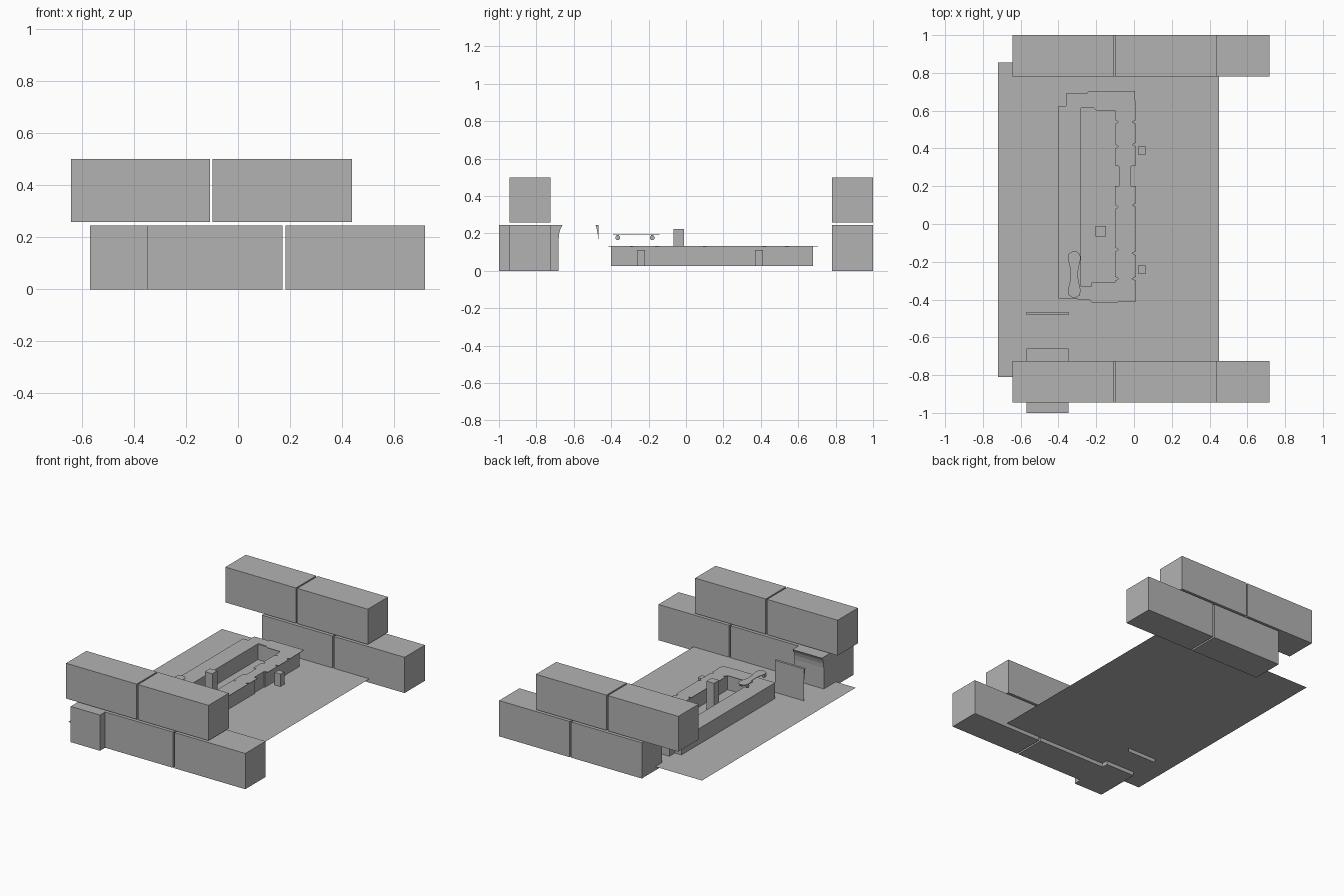
import bpy, bmesh, math
from mathutils import Matrix

if "Cube" in bpy.data.objects:
    bpy.data.objects.remove(bpy.data.objects["Cube"])

grey = bpy.data.materials.new("concrete grey")
grey.diffuse_color = (0.45, 0.45, 0.45, 1)
grey.use_nodes = True
grey.node_tree.nodes["Principled BSDF"].inputs["Base Color"].default_value = grey.diffuse_color
FLOOR = 0.026
TOP = 0.131


def finish(name, bm):
    bmesh.ops.recalc_face_normals(bm, faces=bm.faces)
    mesh = bpy.data.meshes.new(name)
    bm.to_mesh(mesh)
    bm.free()
    mesh.materials.append(grey)
    ob = bpy.data.objects.new(name, mesh)
    bpy.context.collection.objects.link(ob)
    return ob


def box(name, x0, x1, y0, y1, z0, z1):
    bm = bmesh.new()
    bmesh.ops.create_cube(bm, size=1)
    for v in bm.verts:
        v.co.x = x1 if v.co.x > 0 else x0
        v.co.y = y1 if v.co.y > 0 else y0
        v.co.z = z1 if v.co.z > 0 else z0
    return finish(name, bm)


def extrude(name, points, offset):
    """Solid from a closed outline pushed along an offset."""
    bm = bmesh.new()
    face = bm.faces.new([bm.verts.new(p) for p in points])
    new = bmesh.ops.extrude_face_region(bm, geom=[face], use_keep_orig=True)["geom"]
    bmesh.ops.translate(bm, verts=[g for g in new if isinstance(g, bmesh.types.BMVert)],
                        vec=offset)
    return finish(name, bm)


# Ground sheet
bm = bmesh.new()
bm.faces.new([bm.verts.new(p) for p in ((-0.72, -0.81, FLOOR), (0.45, -0.81, FLOOR),
                                        (0.45, 0.855, FLOOR), (-0.72, 0.855, FLOOR))])
finish("ground_sheet", bm)

# Staggered block walls at both ends
for side, y0 in (("front", -0.945), ("back", 0.78)):
    for level, z0, z1, starts in (("lower", 0, 0.245, (-0.365, 0.182)),
                                  ("upper", 0.258, 0.5, (-0.642, -0.097))):
        for i, x0 in enumerate(starts):
            box(f"{side}_{level}_block_{i + 1}", x0, x0 + 0.535, y0, y0 + 0.22, z0, z1)

# Flared cabinet and the lipped panel facing it
flare = [(-1.0, 0), (-0.681, 0), (-0.681, 0.17), (-0.678, 0.2),
         (-0.671, 0.225), (-0.66, 0.245), (-1.0, 0.245)]
extrude("flared_cabinet", [(-0.568, y, z) for y, z in flare], (0.222, 0, 0))
lip = [(-0.467, 0), (-0.467, 0.245), (-0.483, 0.245), (-0.476, 0.22),
       (-0.471, 0.19), (-0.469, 0.17), (-0.469, 0)]
extrude("lipped_panel", [(-0.568, y, z) for y, z in lip], (0.222, 0, 0))

# Counter worktop: ring-like outline split into two slabs
back_run = [(-0.28, 0.62), (-0.22, 0.62), (-0.20, 0.602), (-0.10, 0.602), (-0.10, 0.705),
            (-0.24, 0.705), (-0.25, 0.69), (-0.36, 0.69), (-0.36, 0.625), (-0.40, 0.625),
            (-0.40, -0.395), (-0.24, -0.395), (-0.225, -0.415), (-0.10, -0.415),
            (-0.10, -0.31), (-0.225, -0.31), (-0.225, -0.33), (-0.28, -0.33)]
extrude("worktop_rear", [(x, y, TOP) for x, y in back_run], (0, 0, 0.003))


def notched_edge(x, inward, ys):
    pts = []
    for y in ys:
        pts += [(x, y - 0.01), (x + inward * 0.02, y), (x, y + 0.01)]
    return pts


bar = [(-0.10, -0.415), (0.01, -0.41)]
bar += notched_edge(0.01, -1, (-0.29, -0.155, 0.10))
bar += [(0.01, 0.20), (-0.016, 0.20), (-0.016, 0.31), (0.01, 0.31)]
bar += notched_edge(0.01, -1, (0.42, 0.54))
bar += [(0.005, 0.705), (-0.10, 0.705)]
bar += notched_edge(-0.10, 1, (0.54, 0.41))[::1] and [
    (-0.10, 0.55), (-0.08, 0.54), (-0.10, 0.53), (-0.10, 0.42), (-0.08, 0.41), (-0.10, 0.40)]
bar += [(-0.10, 0.31), (-0.08, 0.31), (-0.08, 0.20), (-0.10, 0.20)]
for y in (0.09, -0.135, -0.29):
    bar += [(-0.10, y + 0.01), (-0.08, y), (-0.10, y - 0.01)]
extrude("worktop_bar", [(x, y, TOP) for x, y in bar], (0, 0, 0.003))

# Counter bodies
box("rear_cabinet", -0.40, -0.28, -0.39, 0.62, FLOOR, TOP)
box("far_cabinet", -0.35, -0.085, 0.615, 0.68, FLOOR, TOP)
box("near_cabinet", -0.30, -0.085, -0.40, -0.33, FLOOR, TOP)
edges = (-0.40, -0.20, 0.0, 0.20, 0.305, 0.495, 0.68)
for i, (a, b) in enumerate(zip(edges, edges[1:])):
    x0, x1 = (-0.078, -0.018) if i == 3 else (-0.085, -0.01)
    box(f"bar_cabinet_{i + 1}", x0, x1, a, b, FLOOR, TOP)

# Post and stools
box("post", -0.205, -0.148, -0.067, -0.01, FLOOR, 0.224)
for i, y in enumerate((-0.24, 0.39)):
    box(f"stool_{i + 1}", 0.02, 0.063, y - 0.021, y + 0.021, FLOOR, 0.112)

# Board with a waisted deck and four wheels
cx, cy, half = -0.316, -0.267, 0.124
side = []
for i in range(17):
    t = -1 + i / 8
    width = 0.020 + 0.012 * min(1, max(0, (abs(t) - 0.2) / 0.4))
    if abs(t) > 0.8:
        width *= math.sqrt(max(0.06, 1 - ((abs(t) - 0.8) / 0.2) ** 2))
    side.append((width, cy + t * half))
deck = [(cx + w, y, 0.191) for w, y in side] + [(cx - w, y, 0.191) for w, y in side[::-1]]
extrude("board_deck", deck, (0, 0, 0.004))
for y in (-0.365, -0.18):
    box("board_axle", cx - 0.02, cx + 0.02, y - 0.006, y + 0.006, 0.174, 0.191)
    for s in (-1, 1):
        bm = bmesh.new()
        m = Matrix.Translation((cx + s * 0.022, y, 0.177)) @ Matrix.Rotation(math.pi / 2, 4, 'Y')
        bmesh.ops.create_cone(bm, cap_ends=True, segments=12, radius1=0.013,
                              radius2=0.013, depth=0.014, matrix=m)
        finish("board_wheel", bm)
